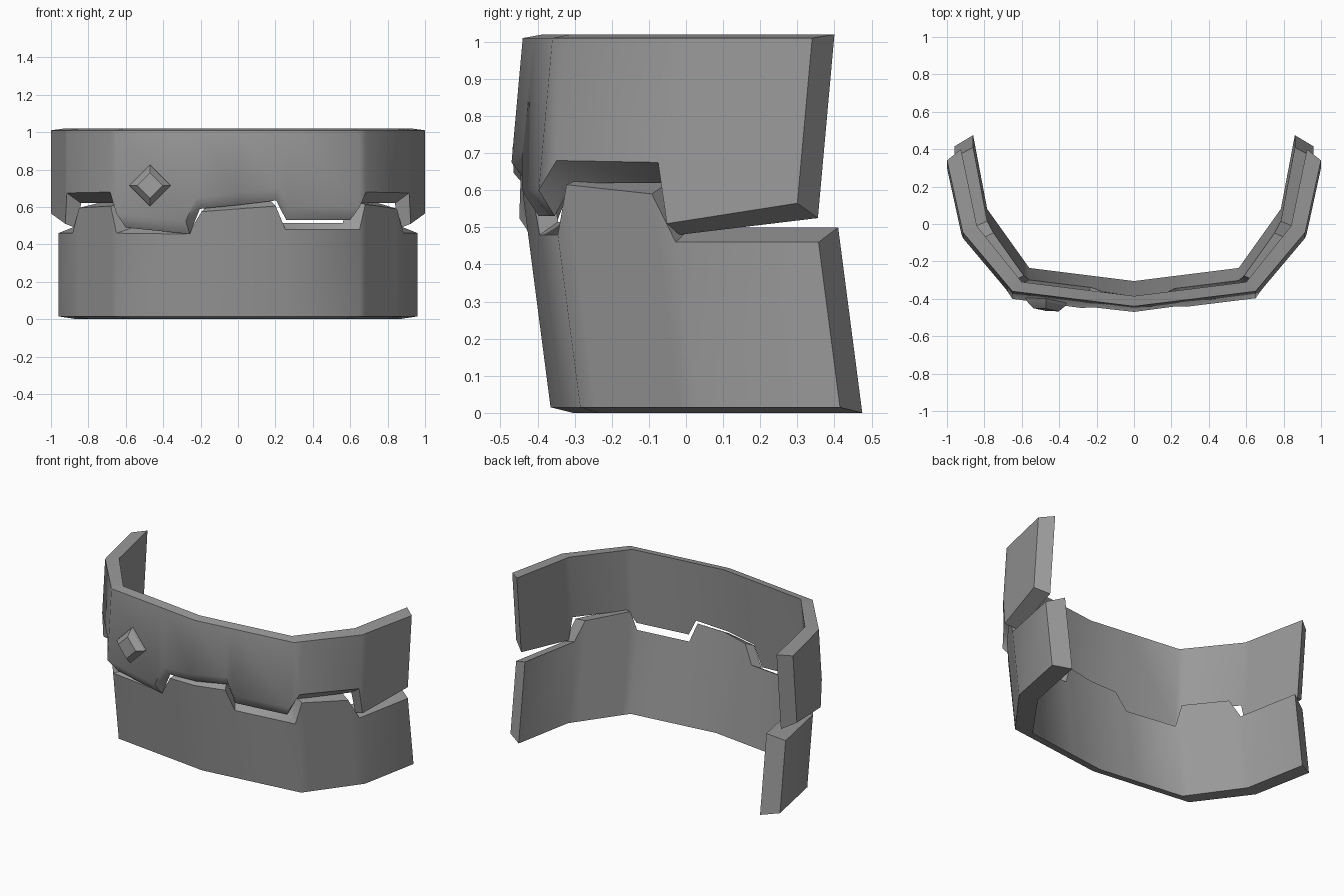
import bpy, bmesh, math
from mathutils import Vector

if "Cube" in bpy.data.objects:
    bpy.data.objects.remove(bpy.data.objects["Cube"])

grey = bpy.data.materials.new("mid grey")
grey.diffuse_color = (0.32, 0.32, 0.32, 1)
grey.use_nodes = True
grey.node_tree.nodes["Principled BSDF"].inputs["Base Color"].default_value = grey.diffuse_color


def finish(name, bm, angle):
    bmesh.ops.recalc_face_normals(bm, faces=bm.faces)
    mesh = bpy.data.meshes.new(name)
    bm.to_mesh(mesh)
    bm.free()
    mesh.materials.append(grey)
    obj = bpy.data.objects.new(name, mesh)
    bpy.context.collection.objects.link(obj)
    bpy.ops.object.select_all(action='DESELECT')
    bpy.context.view_layer.objects.active = obj
    obj.select_set(True)
    bpy.ops.object.shade_smooth_by_angle(angle=math.radians(angle))
    return obj


def plan_point(plan, s):
    """Point on a mirrored plan outline; whole values of s are its corners."""
    a = abs(s)
    i = min(int(a), len(plan) - 2)
    p = Vector(plan[i]).lerp(Vector(plan[i + 1]), a - i)
    return (math.copysign(p.x, s), p.y)


def band(name, outer, inner, lean, base, columns):
    """Thick curved band: straight rim at base, notched rim given per column.
    lean is the forward shift of the wall per unit of distance from the rim."""
    bm = bmesh.new()
    rings = []
    for s, z_out, z_in in columns:
        ring = []
        for plan, z0, z in ((outer, base[0], base[0]), (outer, base[0], z_out),
                            (inner, base[1], z_in), (inner, base[1], base[1])):
            x, y = plan_point(plan, s)
            ring.append(bm.verts.new((x, y - lean * abs(z - z0), z)))
        rings.append(ring)
    for a, b in zip(rings, rings[1:]):
        for k in range(4):
            n = (k + 1) % 4
            bm.faces.new((a[k], a[n], b[n], b[k]))
    bm.faces.new(rings[0])
    bm.faces.new(rings[-1])
    return finish(name, bm, 50)


# Upper band, notched along its lower rim
band("upper_band",
     [(0, -0.44), (0.65, -0.36), (0.915, -0.045), (1.0, 0.34)],
     [(0, -0.385), (0.60, -0.31), (0.84, -0.01), (0.925, 0.40)],
     0.09, (1.01, 1.02),
     [(-3, .565, .525), (-2.1, .51, .48), (-2, .675, .62), (-1.13, .68, .62),
      (-1, .565, .49), (-.43, .525, .455), (-.34, .65, .59), (0, .675, .61),
      (.34, .70, .635), (.43, .60, .53), (1, .60, .53), (1.13, .68, .62),
      (2, .675, .62), (2.1, .51, .48), (3, .565, .525)])

# Lower band, with matching teeth along its upper rim
band("lower_band",
     [(0, -0.365), (0.65, -0.285), (0.885, 0.03), (0.96, 0.415)],
     [(0, -0.305), (0.56, -0.235), (0.785, 0.08), (0.86, 0.475)],
     0.13, (0.015, 0.0),
     [(-3, .46, .50), (-2, .46, .50), (-1.85, .595, .62), (-1.13, .605, .63),
      (-1, .46, .49), (-.41, .455, .485), (-.30, .575, .60), (0, .59, .62),
      (.31, .605, .635), (.39, .48, .515), (1, .48, .515), (1.13, .615, .635),
      (1.85, .59, .62), (2, .46, .50), (3, .46, .50)])

# Raised diamond stud on the upper band
bm = bmesh.new()
cx, cz = -0.47, 0.715
loops = []
for r, lift in ((0.118, -0.02), (0.105, 0.015), (0.068, 0.05)):
    loop = []
    for k in range(4):
        t = k * math.pi / 2
        x, z = cx + r * math.cos(t), cz + r * math.sin(t)
        y = -0.44 + 0.123 * abs(x) - 0.09 * (1.01 - z) - lift
        loop.append(bm.verts.new((x, y, z)))
    loops.append(loop)
for a, b in zip(loops, loops[1:]):
    for k in range(4):
        n = (k + 1) % 4
        bm.faces.new((a[k], a[n], b[n], b[k]))
bm.faces.new(loops[0])
bm.faces.new(loops[-1])
finish("diamond_stud", bm, 20)
